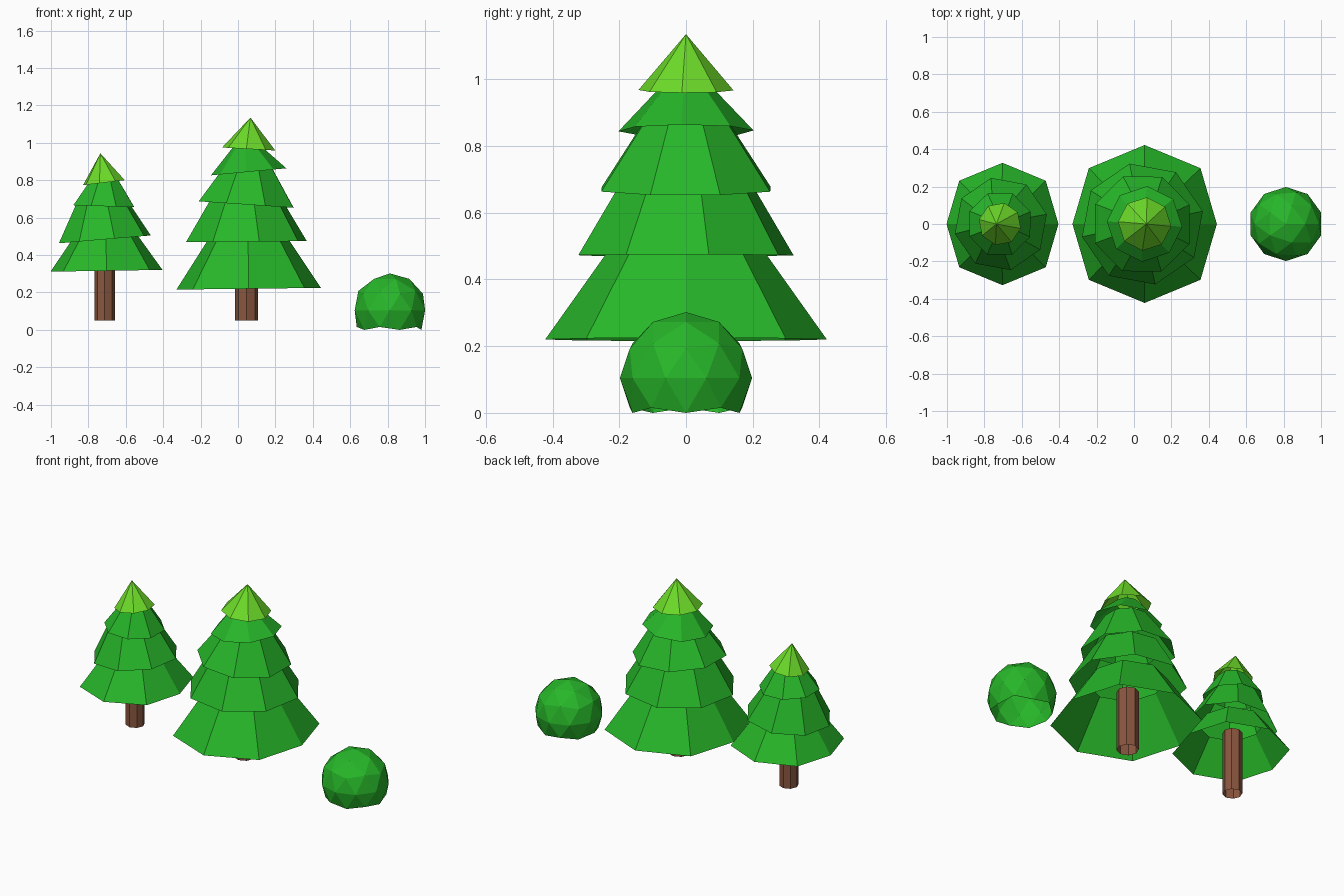
import bpy, bmesh, math

if "Cube" in bpy.data.objects:
    bpy.data.objects.remove(bpy.data.objects["Cube"])


def material(name, rgb):
    m = bpy.data.materials.new(name)
    m.diffuse_color = (*rgb, 1)
    m.use_nodes = True
    m.node_tree.nodes["Principled BSDF"].inputs["Base Color"].default_value = m.diffuse_color
    return m


GREEN = material("leaf green", (0.020, 0.47, 0.022))
LIME = material("light tip green", (0.150, 0.71, 0.022))
BROWN = material("bark brown", (0.25, 0.095, 0.050))


def finish(name, bm, mat, loc=(0, 0, 0), tilt=0.0):
    me = bpy.data.meshes.new(name)
    bm.to_mesh(me)
    bm.free()
    me.materials.append(mat)
    ob = bpy.data.objects.new(name, me)
    ob.location = loc
    ob.rotation_euler = (0, tilt, 0)
    bpy.context.collection.objects.link(ob)
    return ob


def ring(bm, r, z, turn, squash=1.0):
    pts = []
    for i in range(8):
        a = math.radians(turn) + i * math.pi / 4
        k = squash if i % 4 == 0 else 1.0
        pts.append(bm.verts.new((r * k * math.cos(a), r * math.sin(a), z)))
    return pts


def tier(name, x, z, r, top_r, h, turn, tilt, mat, squash=1.0):
    """Eight-sided open skirt; top_r 0 gives a pointed tip."""
    bm = bmesh.new()
    low = ring(bm, r, 0, turn, squash)
    if top_r:
        high = ring(bm, top_r, h, turn, squash)
    else:
        tip = bm.verts.new((0, 0, h))
    for i in range(8):
        j = (i + 1) % 8
        if top_r:
            bm.faces.new((low[i], low[j], high[j], high[i]))
        else:
            bm.faces.new((low[i], low[j], tip))
    finish(name, bm, mat, (x, 0, z), tilt)


def trunk(name, x, r, z0, z1):
    """Open eight-sided tube."""
    bm = bmesh.new()
    a, b = ring(bm, r, z0, 0), ring(bm, r, z1, 0)
    for i in range(8):
        j = (i + 1) % 8
        bm.faces.new((a[i], a[j], b[j], b[i]))
    finish(name, bm, BROWN, (x, 0, 0))


# Large tree: x, rim height, rim radius, top radius, height, turn, tilt
large = [
    (0.057, 0.220, 0.422, 0.230, 0.27, 0, -0.012),
    (0.045, 0.472, 0.330, 0.195, 0.225, 12, -0.008),
    (0.044, 0.670, 0.274, 0.120, 0.225, 22, 0.068),
    (0.057, 0.845, 0.203, 0.070, 0.140, -4, -0.093),
    (0.057, 0.967, 0.143, 0, 0.168, 40, 0.056),
]
# Small tree
small = [
    (-0.703, 0.316, 0.327, 0.190, 0.18, 0, -0.016),
    (-0.712, 0.484, 0.252, 0.140, 0.20, 12, -0.085),
    (-0.717, 0.661, 0.176, 0.080, 0.14, 22, 0.033),
    (-0.717, 0.787, 0.115, 0, 0.158, 33, -0.119),
]
for label, rows in (("large", large), ("small", small)):
    for n, (x, z, r, tr, h, turn, tilt) in enumerate(rows):
        last = n == len(rows) - 1
        tier(f"{label}_tree_{'tip' if last else f'tier_{n + 1}'}", x, z, r, tr, h,
             turn, tilt, LIME if last else GREEN, 0.915 if n == 0 else 1.0)

trunk("large_tree_trunk", 0.046, 0.062, 0.05, 0.42)
trunk("small_tree_trunk", -0.713, 0.055, 0.05, 0.44)

# Bush: faceted ball with the lowest cap removed
bm = bmesh.new()
bmesh.ops.create_icosphere(bm, subdivisions=2, radius=0.198)
bmesh.ops.delete(bm, geom=[v for v in bm.verts if v.co.z < -0.13], context='VERTS')
finish("bush", bm, GREEN, (0.812, 0, 0.104))
